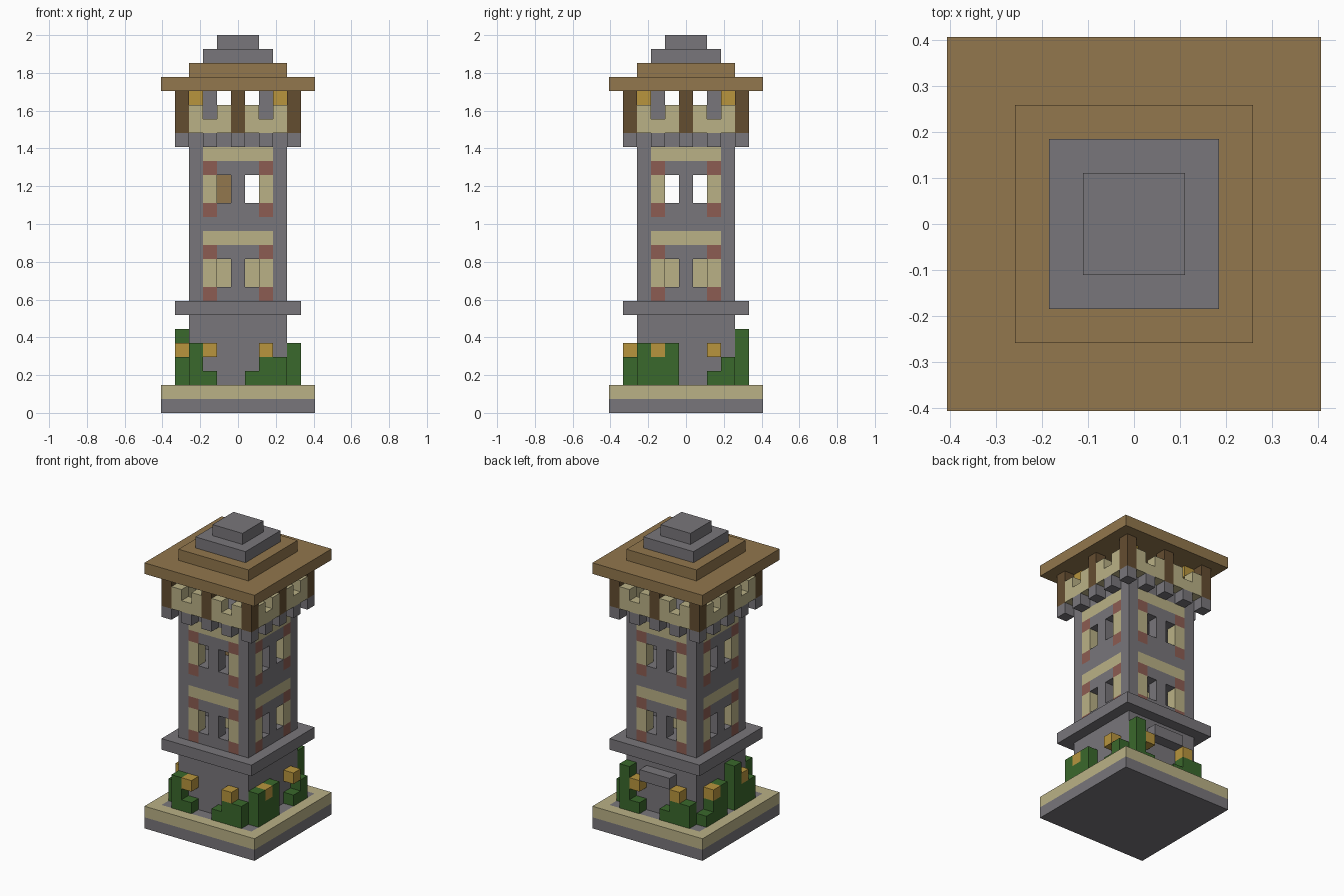
import bpy, bmesh, math
from mathutils import Vector

if "Cube" in bpy.data.objects:
    bpy.data.objects.remove(bpy.data.objects["Cube"])

V = 2 / 27  # size of one block

COLOURS = {
    "stone_grey": (0.19, 0.182, 0.197),
    "cream": (0.49, 0.44, 0.24),
    "tan_wood": (0.287, 0.184, 0.074),
    "dark_wood": (0.127, 0.074, 0.030),
    "brick_red": (0.262, 0.107, 0.084),
    "leaf_green": (0.042, 0.138, 0.025),
    "gold": (0.48, 0.30, 0.048),
}
NAMES = list(COLOURS)
MATS = []
for n, c in COLOURS.items():
    m = bpy.data.materials.new(n)
    m.diffuse_color = (*c, 1)
    m.use_nodes = True
    m.node_tree.nodes["Principled BSDF"].inputs["Base Color"].default_value = m.diffuse_color
    MATS.append(m)

parts = {}   # part name -> {cell: colour}
solid = set()


def put(part, colour, xs, ys, zs):
    """Fill a range of blocks; each range is inclusive (low, high)."""
    for x in range(xs[0], xs[1] + 1):
        for y in range(ys[0], ys[1] + 1):
            for z in range(zs[0], zs[1] + 1):
                if (x, y, z) not in solid:
                    solid.add((x, y, z))
                    parts.setdefault(part, {})[(x, y, z)] = colour


def slab(part, colour, r, z0, z1=None):
    put(part, colour, (-r, r), (-r, r), (z0, z0 if z1 is None else z1))


def block(part, colour, x, y, z0, z1=None):
    put(part, colour, (x, x), (y, y), (z0, z0 if z1 is None else z1))


def turned(c, r):
    """The four ring positions at offset c along each side."""
    return [(c, -r), (c, r), (-r, c), (r, c)]


# Plinth: grey slab, cream border with grey paving inside
slab("plinth", "stone_grey", 5, 0)
slab("paving", "stone_grey", 4, 1)
slab("plinth_border", "cream", 5, 1)

# Lower shaft and collar
slab("lower_shaft", "stone_grey", 3, 2, 6)
slab("collar", "stone_grey", 4, 7)


# Two window storeys, each with the same wall pattern
def wall_colour(c, level):
    if level == 4 and c <= 2:
        return "cream"
    if c == 2:
        return {0: "brick_red", 1: "cream", 2: "cream", 3: "brick_red"}.get(level, "stone_grey")
    if c == 1 and level in (1, 2):
        return None
    return "stone_grey"


def storey(part, z0):
    for level in range(5):
        for c in range(-3, 4):
            colour = wall_colour(abs(c), level)
            if colour:
                for x, y in turned(c, 3):
                    block(part, colour, x, y, z0 + level)
        if level not in (1, 2):
            slab(part, "stone_grey", 2, z0 + level)


storey("first_storey", 8)
slab("inner_core", "cream", 1, 9, 10)
slab("storey_band", "stone_grey", 3, 13)
storey("second_storey", 14)
block("inner_post", "tan_wood", -1, 0, 15, 16)

# Corbels under the gallery
slab("gallery_floor", "stone_grey", 3, 19)
for c in (-4, -2, 0, 2, 4):
    for x, y in turned(c, 4):
        block("corbels", "stone_grey", x, y, 19)

# Gallery: posts, notched parapet, inner pillars, hanging lanterns
for c in range(-4, 5):
    for x, y in turned(c, 4):
        if c in (-4, 0, 4):
            block("gallery_posts", "dark_wood", x, y, 20, 22)
        else:
            block("parapet", "cream", x, y, 20, 20 if abs(c) == 2 else 21)
for sx in (-1, 1):
    for sy in (-1, 1):
        block("inner_pillars", "stone_grey", 2 * sx, 2 * sy, 20, 22)
        block("lanterns", "gold", 3 * sx, 3 * sy, 22)

# Stepped roof
slab("roof_eaves", "tan_wood", 5, 23)
slab("roof_step", "tan_wood", 3, 24)
slab("roof_cap", "stone_grey", 2, 25)
slab("roof_top", "stone_grey", 1, 26)

# Climbing plants: (x, y, height) around the lower shaft
PLANTS = [(-3, -4, 3), (-2, -4, 1), (1, -4, 1), (2, -4, 2), (3, -4, 2),
          (4, -3, 3), (4, -2, 2), (4, -1, 3), (4, 2, 1), (4, 3, 2),
          (3, 4, 4), (2, 4, 1), (-1, 4, 1), (-2, 4, 2), (-3, 4, 2),
          (-4, 3, 1), (-4, 2, 2), (-4, 1, 3), (-4, -1, 4), (-4, -2, 2), (-4, -3, 2)]
for x, y, h in PLANTS:
    block("plants", "leaf_green", x, y, 2, 1 + h)
for c in (-2, 2):
    for x, y in turned(c, 4):
        block("blossoms", "gold", x, y, 4)

# Ledge at the back
put("back_ledge", "stone_grey", (-1, 1), (4, 4), (5, 5))


# Turn each part into a clean mesh, keeping only exposed block faces
def build(part, cells):
    bm = bmesh.new()
    used = []
    for (x, y, z), colour in cells.items():
        if colour not in used:
            used.append(colour)
        centre = Vector((x, y, z + 0.5))
        for axis in range(3):
            for s in (-1, 1):
                n = Vector((0, 0, 0))
                n[axis] = s
                if (x + int(n.x), y + int(n.y), z + int(n.z)) in solid:
                    continue
                u, w = Vector((0, 0, 0)), Vector((0, 0, 0))
                u[(axis + 1) % 3] = 0.5
                w[(axis + 2) % 3] = 0.5 * s
                mid = centre + n * 0.5
                f = bm.faces.new([bm.verts.new((mid + a * u + b * w) * V)
                                  for a, b in ((-1, -1), (1, -1), (1, 1), (-1, 1))])
                f.material_index = used.index(colour)
    bmesh.ops.remove_doubles(bm, verts=bm.verts, dist=V * 0.01)
    bmesh.ops.dissolve_limit(bm, angle_limit=math.radians(1), verts=bm.verts,
                             edges=bm.edges, delimit={'MATERIAL'})
    me = bpy.data.meshes.new(part)
    bm.to_mesh(me)
    bm.free()
    for colour in used:
        me.materials.append(MATS[NAMES.index(colour)])
    bpy.context.collection.objects.link(bpy.data.objects.new(part, me))


for part, cells in parts.items():
    build(part, cells)
